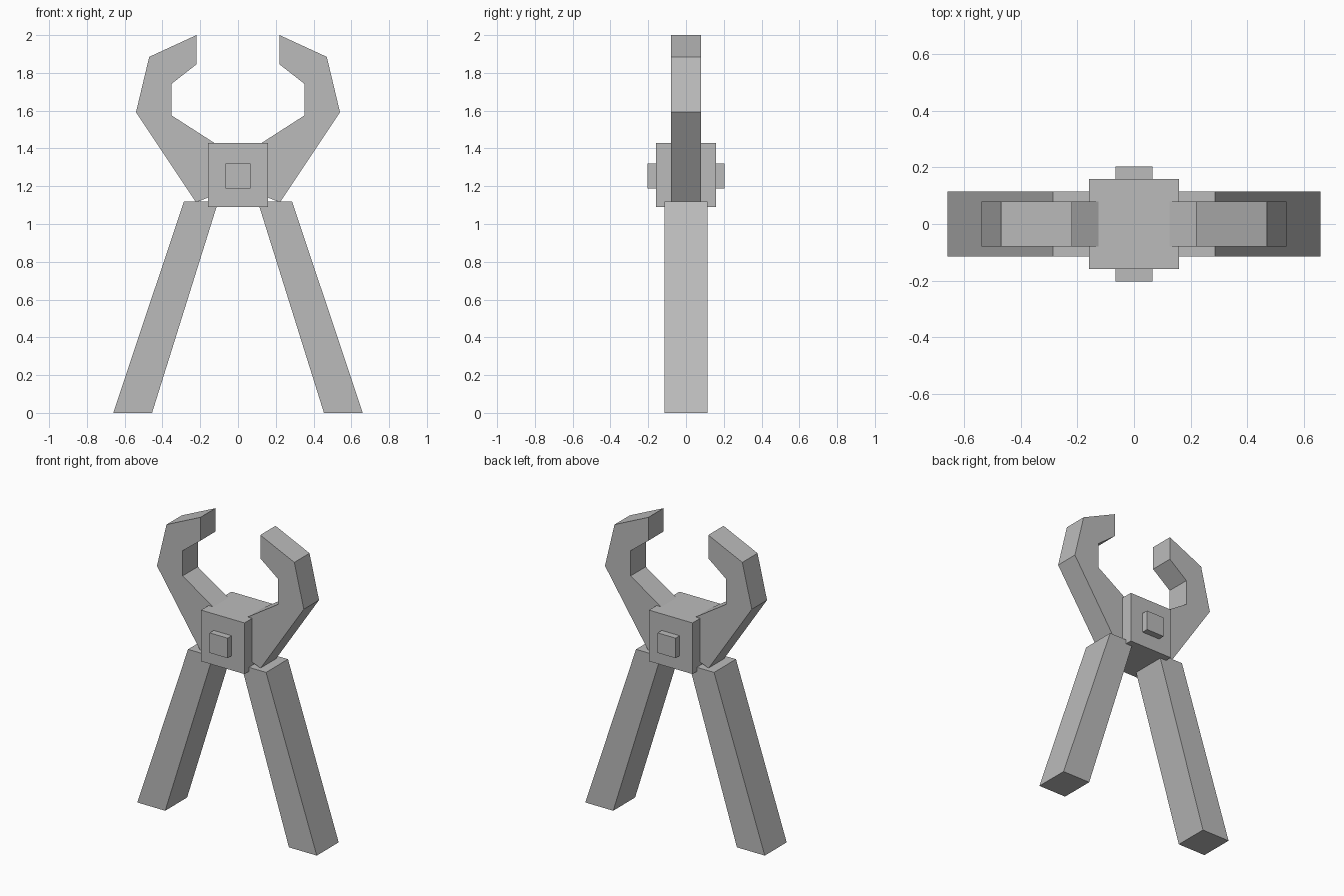
import bpy, bmesh

if "Cube" in bpy.data.objects:
    bpy.data.objects.remove(bpy.data.objects["Cube"])

grey = bpy.data.materials.new("plain grey")
grey.diffuse_color = (0.5, 0.5, 0.5, 1)
grey.use_nodes = True
grey.node_tree.nodes["Principled BSDF"].inputs["Base Color"].default_value = grey.diffuse_color


def prism(name, profile, half_depth, side=1):
    """Extrude an x-z profile along y, optionally mirrored in x."""
    bm = bmesh.new()
    face = bm.faces.new([bm.verts.new((side * x, -half_depth, z)) for x, z in profile])
    ext = bmesh.ops.extrude_face_region(bm, geom=[face])
    verts = [g for g in ext["geom"] if isinstance(g, bmesh.types.BMVert)]
    bmesh.ops.translate(bm, vec=(0, 2 * half_depth, 0), verts=verts)
    bmesh.ops.recalc_face_normals(bm, faces=bm.faces)
    mesh = bpy.data.meshes.new(name)
    bm.to_mesh(mesh)
    bm.free()
    mesh.materials.append(grey)
    obj = bpy.data.objects.new(name, mesh)
    bpy.context.collection.objects.link(obj)
    return obj


def box(name, half_width, z0, z1, half_depth):
    return prism(name, [(-half_width, z0), (half_width, z0),
                        (half_width, z1), (-half_width, z1)], half_depth)


# Handles and hooked jaws, mirrored left and right
handle = [(0.455, 0), (0.66, 0), (0.287, 1.118), (0.105, 1.118)]
jaw = [(0.03, 1.19), (0.222, 1.115), (0.54, 1.592), (0.47, 1.885), (0.22, 2.0),
       (0.22, 1.845), (0.352, 1.742), (0.352, 1.575), (0.03, 1.368)]
for label, side in (("right", 1), ("left", -1)):
    prism(label + "_handle", handle, 0.115, side)
    prism(label + "_jaw", jaw, 0.08, side)

# Pivot block and the pin through it
box("pivot_block", 0.16, 1.09, 1.43, 0.16)
box("pivot_pin", 0.066, 1.187, 1.32, 0.203)
